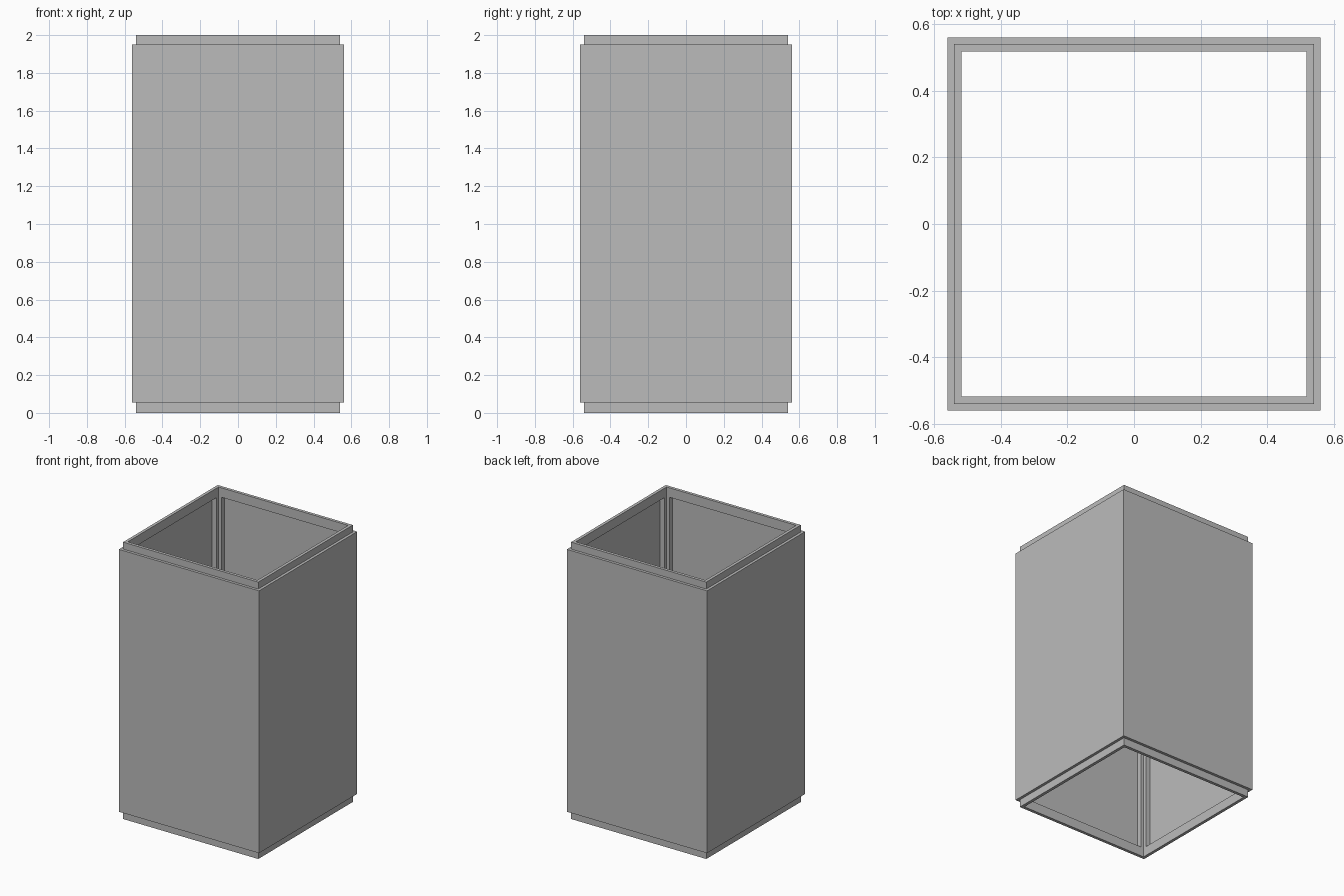
import bpy
import bmesh

cube = bpy.data.objects.get("Cube")
if cube:
    bpy.data.objects.remove(cube, do_unlink=True)

grey = bpy.data.materials.new("plain grey")
grey.use_nodes = True
colour = (0.5, 0.5, 0.5, 1)
grey.diffuse_color = colour
grey.node_tree.nodes["Principled BSDF"].inputs["Base Color"].default_value = colour

CORNERS = [(1, 1), (-1, 1), (-1, -1), (1, -1)]
OUTER, SHEET = 0.56, 0.555        # outside and inside of the cladding
FRAME, INNER = 0.54, 0.518        # outside and inside of the frame
JAMB = 0.495                      # edge of the wall openings
LOW, HIGH, RAIL = 0.055, 1.95, 0.068


def finish(name, bm):
    bmesh.ops.recalc_face_normals(bm, faces=bm.faces)
    mesh = bpy.data.meshes.new(name)
    bm.to_mesh(mesh)
    bm.free()
    mesh.materials.append(grey)
    obj = bpy.data.objects.new(name, mesh)
    bpy.context.collection.objects.link(obj)
    return obj


def square_ring(name, profile):
    """Sweep a closed (half width, height) profile round a square."""
    bm = bmesh.new()
    loops = [[bm.verts.new((sx * r, sy * r, z)) for r, z in profile]
             for sx, sy in CORNERS]
    n = len(profile)
    for i in range(4):
        a, b = loops[i], loops[(i + 1) % 4]
        for j in range(n):
            k = (j + 1) % n
            bm.faces.new((a[j], a[k], b[k], b[j]))
    return finish(name, bm)


def corner_post(name, sx, sy, bottom, top):
    """Extrude an L-shaped section that fits into one corner."""
    section = [(JAMB, SHEET), (JAMB, INNER), (INNER, INNER),
               (INNER, JAMB), (SHEET, JAMB), (SHEET, SHEET)]
    bm = bmesh.new()
    face = bm.faces.new([bm.verts.new((sx * x, sy * y, bottom)) for x, y in section])
    up = bmesh.ops.extrude_face_region(bm, geom=[face])
    verts = [v for v in up["geom"] if isinstance(v, bmesh.types.BMVert)]
    bmesh.ops.translate(bm, verts=verts, vec=(0, 0, top - bottom))
    return finish(name, bm)


# Thin outer cladding with folded flanges at both ends
t = OUTER - SHEET
square_ring("outer_cladding", [
    (OUTER, LOW), (OUTER, HIGH), (FRAME, HIGH), (FRAME, HIGH - t),
    (SHEET, HIGH - t), (SHEET, LOW + t), (FRAME, LOW + t), (FRAME, LOW)])

# Rails of the inner frame
for name, z0, z1 in (("bottom_rail", 0, RAIL), ("top_rail", 2 - RAIL, 2)):
    square_ring(name, [(INNER, z0), (FRAME, z0), (FRAME, z1), (INNER, z1)])

# Corner posts between the rails
names = ("back_left_post", "back_right_post", "front_right_post", "front_left_post")
for name, (sx, sy) in zip(names, CORNERS):
    corner_post(name, sx, sy, RAIL, 2 - RAIL)
